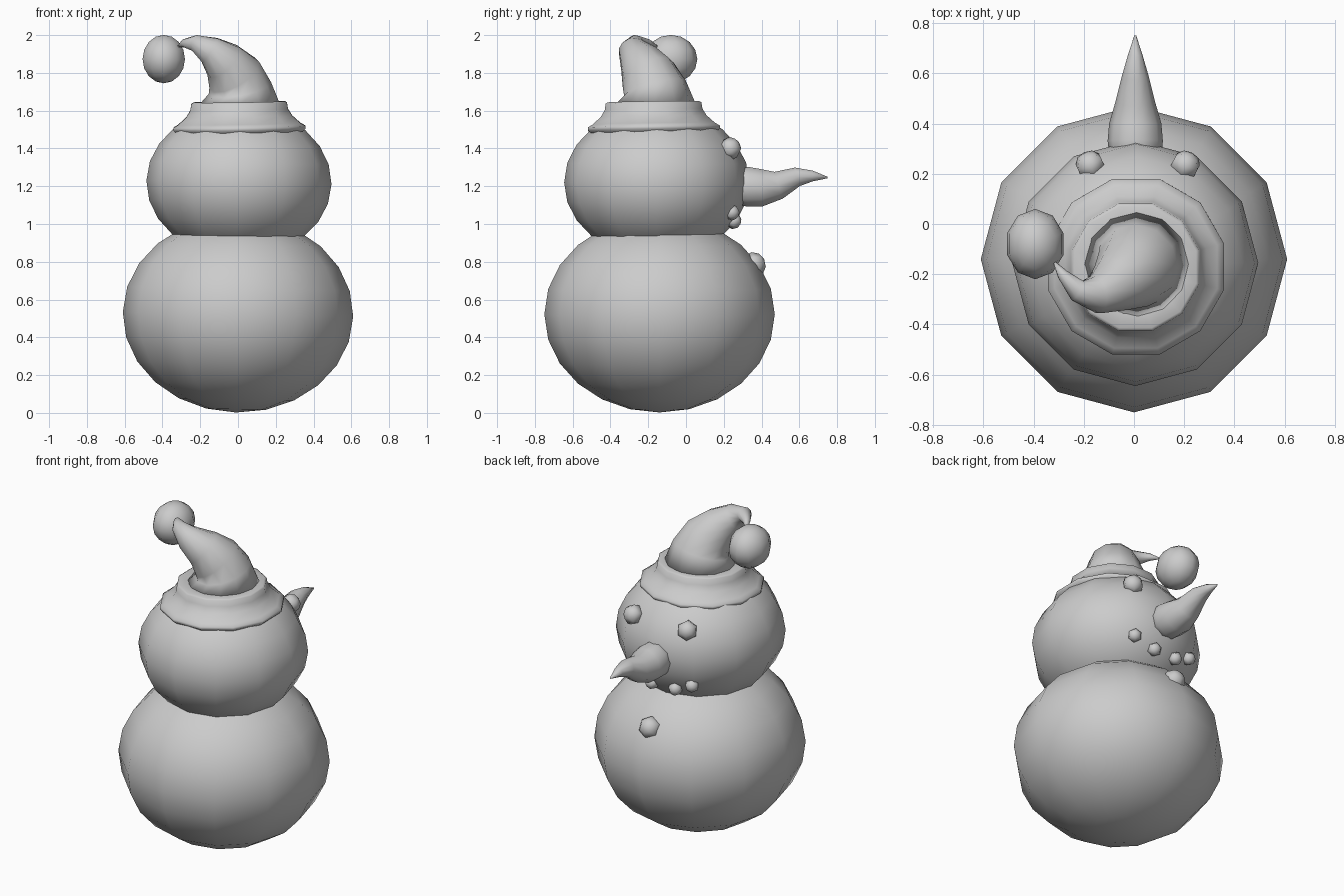
import bpy, bmesh, math
from mathutils import Vector

if "Cube" in bpy.data.objects:
    bpy.data.objects.remove(bpy.data.objects["Cube"])


def finish(name, bm):
    bmesh.ops.recalc_face_normals(bm, faces=bm.faces)
    mesh = bpy.data.meshes.new(name)
    bm.to_mesh(mesh)
    bm.free()
    for p in mesh.polygons:
        p.use_smooth = True
    ob = bpy.data.objects.new(name, mesh)
    bpy.context.collection.objects.link(ob)
    return ob


def ball(name, loc, radii, segs, rings, rot=(0, 0, 0)):
    bm = bmesh.new()
    bmesh.ops.create_uvsphere(bm, u_segments=segs, v_segments=rings, radius=1)
    bmesh.ops.scale(bm, vec=radii, verts=bm.verts)
    ob = finish(name, bm)
    ob.location = loc
    ob.rotation_euler = rot
    return ob


def skin(bm, rings):
    for a, b in zip(rings, rings[1:]):
        n = len(a)
        for i in range(n):
            bm.faces.new((a[i], a[(i + 1) % n], b[(i + 1) % n], b[i]))


def tube(name, path, sides, start):
    """Tapered tube through (x, y, z, radius) points, capped at both ends."""
    bm = bmesh.new()
    pts = [Vector(p[:3]) for p in path]
    tangent = Vector(start)
    ref = Vector((1, 0, 0))
    rings = []
    for k, p in enumerate(pts):
        if k:
            new = (pts[min(k + 1, len(pts) - 1)] - pts[k - 1]).normalized()
            ref = tangent.rotation_difference(new) @ ref
            tangent = new
        side = tangent.cross(ref)
        rings.append([bm.verts.new(p + path[k][3] * (
            math.cos(2 * math.pi * i / sides) * ref + math.sin(2 * math.pi * i / sides) * side))
            for i in range(sides)])
    skin(bm, rings)
    bm.faces.new(rings[0])
    bm.faces.new(rings[-1])
    return finish(name, bm)


def lathe(name, profile, sides, phase):
    bm = bmesh.new()
    rings = [[bm.verts.new((r * math.cos(phase + 2 * math.pi * i / sides),
                            r * math.sin(phase + 2 * math.pi * i / sides), z))
              for i in range(sides)] for r, z in profile]
    skin(bm, rings)
    return finish(name, bm)


# Snow balls
body_c, body_r = Vector((0, -0.14, 0.522)), (0.61, 0.61, 0.52)
head_c, head_r = Vector((0.005, -0.155, 1.22)), (0.49, 0.49, 0.40)
ball("body", body_c, body_r, 12, 12, (0, 0.02, 0))
ball("head", head_c, head_r, 12, 12, (0, 0.02, 0))

# Hat: flared brim, bent cone and bobble
brim = lathe("hat_brim", [(0.345, -0.015), (0.362, 0.0), (0.362, 0.015), (0.335, 0.03),
                          (0.29, 0.07), (0.268, 0.105), (0.262, 0.14), (0.25, 0.147), (0.19, 0.143)],
             12, math.radians(15))
brim.location = (0.008, -0.17, 1.5)
brim.rotation_euler = (0.015, -0.015, 0)
tube("hat_cone", [(0.01, -0.16, 1.635, 0.212), (0.01, -0.165, 1.72, 0.168),
                  (-0.02, -0.2, 1.79, 0.15), (-0.075, -0.24, 1.86, 0.115),
                  (-0.15, -0.28, 1.92, 0.078), (-0.225, -0.265, 1.957, 0.045),
                  (-0.285, -0.2, 1.957, 0.022), (-0.315, -0.155, 1.94, 0.006)], 12, (0, 0, 1))
ball("hat_bobble", (-0.393, -0.08, 1.873), (0.118, 0.14, 0.128), 10, 8)

# Carrot nose
tube("nose", [(0.005, 0.24, 1.2, 0.10), (0.005, 0.33, 1.197, 0.11), (0.005, 0.40, 1.192, 0.104),
              (0.005, 0.49, 1.205, 0.078), (0.005, 0.59, 1.25, 0.053),
              (0.005, 0.67, 1.254, 0.03), (0.005, 0.75, 1.246, 0.004)], 10, (0, 1, 0))


# Coal pieces, facing outward from their snow ball
def coal(name, loc, r, centre):
    q = (Vector(loc) - centre).to_track_quat('Z', 'Y')
    ball(name, loc, (r, r, r * 0.9), 6, 5, q.to_euler())


for side, x in (("left", -0.175), ("right", 0.205)):
    coal("eye_" + side, (x, 0.235, 1.40), 0.062, head_c)
for i, (x, y, z) in enumerate([(0.2, 0.245, 1.06), (0.06, 0.255, 1.015),
                               (-0.1, 0.25, 1.015), (-0.21, 0.24, 1.06)]):
    coal(f"mouth_{i}", (x, y, z), 0.042, head_c)
coal("button", (0, 0.36, 0.785), 0.068, body_c)
